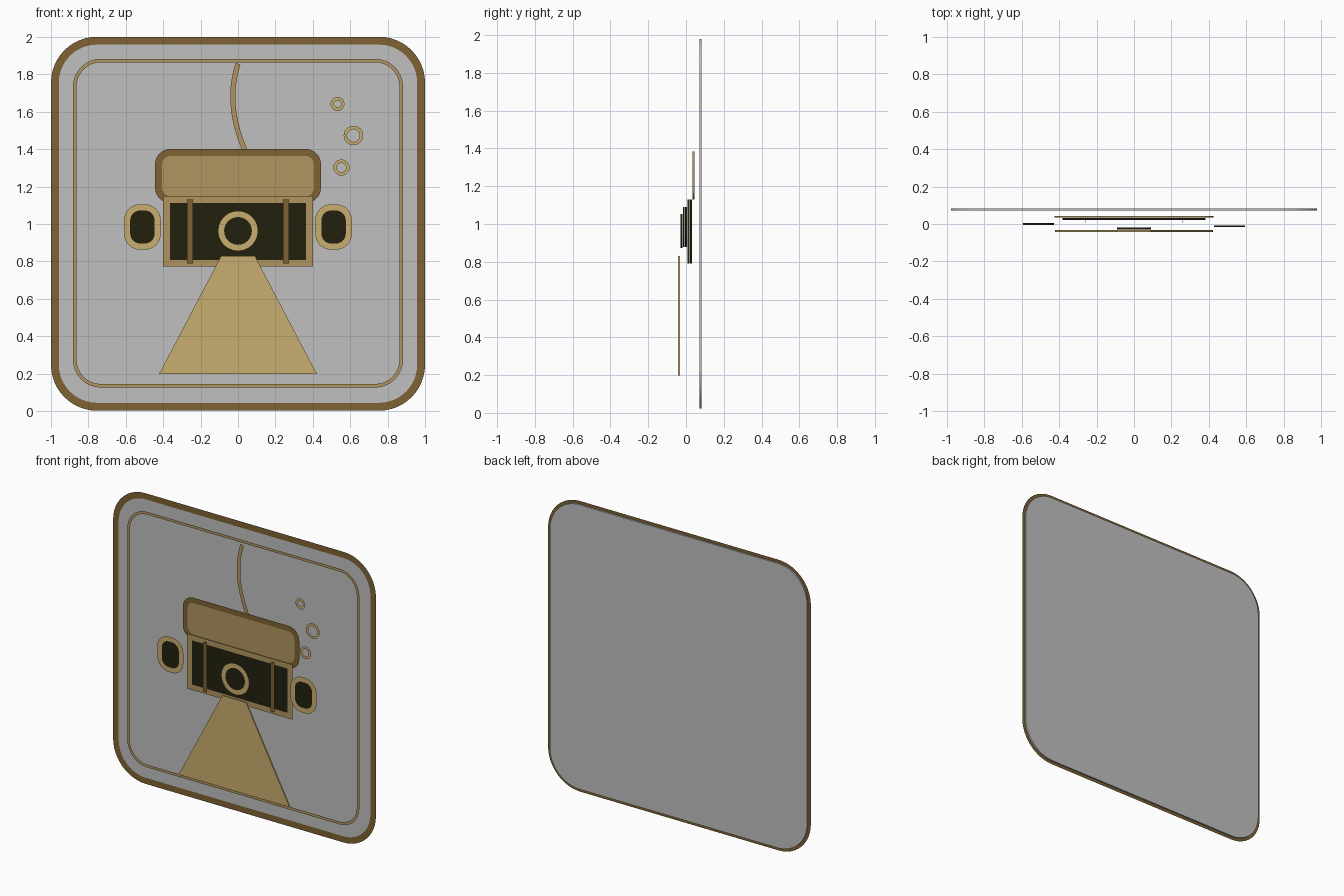
import bpy, bmesh, math
from mathutils import Vector
from mathutils.geometry import interpolate_bezier

cube = bpy.data.objects.get("Cube")
if cube:
    bpy.data.objects.remove(cube, do_unlink=True)

STEP = 0.0127      # depth between layers
THICK = 0.01       # thickness of the filled shapes


def material(name, rgb):
    lin = [(c / 255 / 12.92) if c < 11 else ((c / 255 + 0.055) / 1.055) ** 2.4 for c in rgb]
    m = bpy.data.materials.new(name)
    m.use_nodes = True
    m.diffuse_color = (*lin, 1)
    m.node_tree.nodes["Principled BSDF"].inputs["Base Color"].default_value = (*lin, 1)
    return m


grey = material("silver grey", (192, 192, 192))
brown = material("dark bronze", (126, 98, 51))
tan = material("tan bronze", (177, 149, 96))
gold = material("pale gold", (200, 174, 110))
dark = material("dark olive", (33, 32, 13))


# Outlines in the x-z plane, counter-clockwise from the front
def rounded_rect(x0, x1, z0, z1, r=0.0, steps=8):
    if r == 0:
        return [Vector(p) for p in ((x1, z1), (x0, z1), (x0, z0), (x1, z0))]
    pts = []
    corners = ((x1 - r, z1 - r), (x0 + r, z1 - r), (x0 + r, z0 + r), (x1 - r, z0 + r))
    for k, c in enumerate(corners):
        for s in range(steps + 1):
            a = math.pi / 2 * (k + s / steps)
            pts.append(Vector(c) + r * Vector((math.cos(a), math.sin(a))))
    return pts


def circle(x, z, r, n=24):
    return [Vector((x + r * math.cos(a), z + r * math.sin(a)))
            for a in (2 * math.pi * i / n for i in range(n))]


def finish(name, bm, mat):
    me = bpy.data.meshes.new(name)
    bm.to_mesh(me)
    bm.free()
    me.materials.append(mat)
    ob = bpy.data.objects.new(name, me)
    bpy.context.collection.objects.link(ob)
    return ob


def back_of(layer):
    return 0.082 - STEP * layer


def plate(name, pts, layer, mat):
    """Filled outline extruded to a thin slab."""
    bm = bmesh.new()
    y = back_of(layer)
    face = bm.faces.new([bm.verts.new((p.x, y, p.y)) for p in pts])
    new = bmesh.ops.extrude_face_region(bm, geom=[face])["geom"]
    bmesh.ops.translate(bm, vec=(0, -THICK, 0),
                        verts=[g for g in new if isinstance(g, bmesh.types.BMVert)])
    if not face.is_valid or len(bm.faces) < len(pts) + 2:
        bm.faces.new([v for v in bm.verts if abs(v.co.y - y) < 1e-6])
    bmesh.ops.recalc_face_normals(bm, faces=bm.faces)
    return finish(name, bm, mat)


def band(name, pts, width, layer, mat, closed=True):
    """Flat strip of even width that follows a line, just in front of its slab."""
    bm = bmesh.new()
    y = back_of(layer) - THICK - 0.001
    n = len(pts)
    rows = []
    for i, p in enumerate(pts):
        a = pts[i - 1] if closed or i else None
        b = pts[(i + 1) % n] if closed or i < n - 1 else None
        t1 = (p - a).normalized() if a else (b - p).normalized()
        t2 = (b - p).normalized() if b else t1
        n1, n2 = Vector((t1.y, -t1.x)), Vector((t2.y, -t2.x))
        off = (n1 + n2) * (width / 2) / (1 + n1.dot(n2))
        rows.append([bm.verts.new((q.x, y, q.y)) for q in (p - off, p + off)])
    for i in range(n if closed else n - 1):
        (a0, a1), (b0, b1) = rows[i], rows[(i + 1) % n]
        f = bm.faces.new((a0, a1, b1, b0))
        f.normal_update()
        if f.normal.y > 0:
            f.normal_flip()
    return finish(name, bm, mat)


def framed(name, pts, width, layer, fill, edge):
    plate(name, pts, layer, fill)
    band(name + "_rim", pts, width, layer, edge)


# Back panel with its border and inner line
framed("panel", rounded_rect(-0.979, 0.979, 0.023, 1.98, 0.225, 12), 0.042, 0, grey, brown)
band("inner_line", rounded_rect(-0.873, 0.873, 0.135, 1.874, 0.14), 0.019, 1, tan)

# Curved hose
hose = interpolate_bezier(Vector((0, 1.857)), Vector((-0.05, 1.7)),
                          Vector((-0.03, 1.55)), Vector((0.04, 1.385)), 20)
band("hose", [Vector((p[0], p[1])) for p in hose], 0.027, 2, tan, closed=False)

# Upper box and main body
framed("upper_box", rounded_rect(-0.425, 0.425, 1.13, 1.383, 0.065), 0.037, 3, tan, brown)
framed("body", rounded_rect(-0.382, 0.382, 0.79, 1.131), 0.037, 4, dark, tan)

# Vertical straps with thin cores
for side, x in (("right", -0.257), ("left", 0.257)):
    plate(side + "_strap_core", rounded_rect(x - 0.001, x + 0.001, 0.79, 1.131), 5, dark)
    band(side + "_strap", [Vector((x, 0.79)), Vector((x, 1.131))], 0.031, 5, brown, closed=False)

# Side pods
for side, x, layer in (("right", -0.511, 6), ("left", 0.511, 7)):
    framed(side + "_pod", rounded_rect(x - 0.082, x + 0.082, 0.879, 1.089, 0.07),
           0.033, layer, dark, gold)

# Round lamp and its beam
framed("lamp", circle(0, 0.963, 0.091), 0.033, 8, dark, gold)
plate("beam", [Vector(p) for p in ((0.09, 0.83), (-0.09, 0.83), (-0.422, 0.198), (0.422, 0.198))],
      9, gold)

# Bubbles
for i, (x, z, r) in enumerate(((0.553, 1.302, 0.034), (0.617, 1.473, 0.043), (0.532, 1.642, 0.028))):
    band("bubble_%d" % (i + 1), circle(x, z, r), 0.018, 10 + i, gold)
